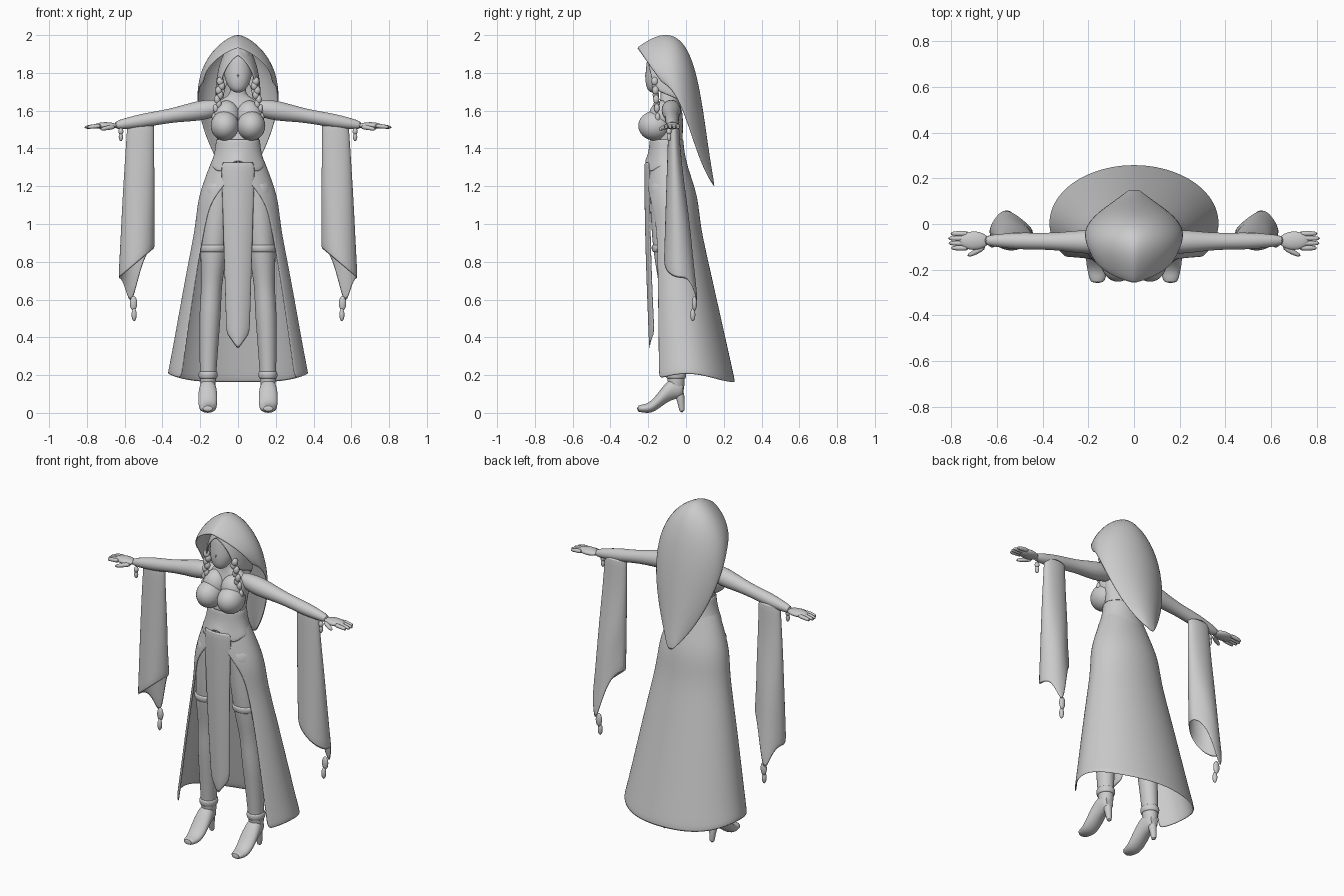
import bpy
from math import sin, cos, pi, radians, exp, copysign
from mathutils import Vector

if "Cube" in bpy.data.objects:
    bpy.data.objects.remove(bpy.data.objects["Cube"])

SHADE = (.6, .6, .6, 1)
grey = bpy.data.materials.new("plain_grey")
grey.use_nodes = True
grey.diffuse_color = SHADE
grey.node_tree.nodes["Principled BSDF"].inputs["Base Color"].default_value = SHADE


def steps(count):
    """Evenly spaced fractions from zero to one."""
    return [i / count for i in range(count + 1)]


def smoothstep(f):
    f = min(1, max(0, f))
    return f * f * (3 - 2 * f)


def bezier(points, f):
    """Point at fraction f of a Bezier curve with any number of handles."""
    points = [Vector(p) for p in points]
    while len(points) > 1:
        points = [a.lerp(b, f) for a, b in zip(points, points[1:])]
    return points[0]


def surface(name, rows, closed=True, caps=True, mirror=False, thickness=0):
    """Skin a list of equally long point rows."""
    n = len(rows[0])
    verts = [p for row in rows for p in row]
    faces = []
    for start in range(0, len(verts) - n, n):
        for j in range(n if closed else n - 1):
            k = (j + 1) % n
            faces.append((start + j, start + k, start + n + k, start + n + j))
    if closed and caps:
        faces.append(tuple(reversed(range(n))))
        faces.append(tuple(range(len(verts) - n, len(verts))))
    mesh = bpy.data.meshes.new(name)
    mesh.from_pydata(verts, [], faces)
    mesh.materials.append(grey)
    part = bpy.data.objects.new(name, mesh)
    bpy.context.collection.objects.link(part)
    bpy.ops.object.select_all(action="DESELECT")
    part.select_set(True)
    bpy.context.view_layer.objects.active = part
    bpy.ops.object.mode_set(mode="EDIT")
    bpy.ops.mesh.select_all(action="SELECT")
    bpy.ops.mesh.normals_make_consistent(inside=False)
    bpy.ops.object.mode_set(mode="OBJECT")
    bpy.ops.object.shade_smooth_by_angle(angle=radians(50))
    if mirror:
        part.modifiers.new("mirror", "MIRROR").use_mirror_merge = False
    if thickness:
        solid = part.modifiers.new("thickness", "SOLIDIFY")
        solid.thickness, solid.offset = thickness, 0
    part.modifiers.new("subdivision", "SUBSURF").levels = 1


def ring(center, side, up, n=16):
    """Ellipse of points around a center, spanned by two half axes."""
    turns = [2 * pi * i / n for i in range(n)]
    return [Vector(center) + Vector(side) * cos(a) + Vector(up) * sin(a) for a in turns]


def level(x, y, z, width, depth):
    return ring((x, y, z), (width, 0, 0), (0, depth, 0))


def limb(name, points, radii):
    """Mirrored round tube through points with matching radii."""
    points = [Vector(p) for p in points]
    turn = (points[-1] - points[0]).to_track_quat("Z", "Y")
    side, up = turn @ Vector((1, 0, 0)), turn @ Vector((0, 1, 0))
    surface(name, [ring(p, side * r, up * r) for p, r in zip(points, radii)], mirror=True)


def ball(name, center, size, mirror=True):
    x, y, z = center
    width, depth, height = size
    angles = [pi * (f - .5) * .95 for f in steps(8)]
    rows = [level(x, y, z + height * sin(a), width * cos(a), depth * cos(a)) for a in angles]
    surface(name, rows, mirror=mirror)


def arches(name, apex, edge, thickness):
    """Sheet of arches whose apex and side edge follow two curves."""
    rows = []
    for f in steps(14):
        top, end = bezier(apex, f), bezier(edge, f)
        point = 1 + .6 * (1 - f) ** 3
        row = []
        for g in steps(20):
            a = pi * (g - .5)
            p = top.lerp(end, 1 - cos(a))
            p.x = copysign(end.x * abs(sin(a)) ** point, a)
            row.append(p)
        rows.append(row)
    surface(name, rows, closed=False, thickness=thickness)


# Torso, neck and bust
outline = [(1.1, .14, .08), (1.2, .16, .085), (1.3, .13, .085), (1.4, .105, .08), (1.5, .12, .08),
           (1.6, .14, .07), (1.65, .11, .05), (1.68, .05, .044), (1.7, .042, .042), (1.76, .04, .04)]
surface("torso", [level(0, -.1 + .015 * sin(pi * smoothstep((z - 1.4) * 2.5)), z, w, d)
                  for z, w, d in outline])
ball("bust", (.07, -.165, 1.52), (.078, .092, .08))
ball("upper_chest", (.06, -.125, 1.57), (.075, .075, .085))

# Head: the lower half narrows to the chin
skull = []
for f in steps(10):
    a = pi * (f - .5) * .95
    jaw = .12 * max(0, -sin(a))
    skull.append(level(0, -.125 - .4 * jaw, 1.825 + .13 * sin(a),
                       (.08 - .06 * jaw) * cos(a) ** .8, (.088 - .2 * jaw) * cos(a) ** .8))
surface("head", skull)
ball("nose", (0, -.205, 1.785), (.007, .012, .02), mirror=False)


# Legs with cuffs that follow their shape
def leg_ring(z, extra=0):
    knee = .01 * exp(-((z - .68) / .1) ** 2)
    r = .035 + .045 * z - knee + extra
    return level(.16 - .045 * z * z, -.05 - .05 * smoothstep(z - .05), z, r, r * 1.08)


surface("leg", [leg_ring(.1 + 1.15 * f) for f in steps(14)], mirror=True)
for name, z in (("boot_cuff", .87), ("ankle_strap", .2)):
    surface(name, [leg_ring(z + .02 * cos(pi * f), .008 * sin(pi * f)) for f in steps(6)], mirror=True)

# High-heeled feet
foot = []
for f in steps(8):
    rise = smoothstep((f - .2) / .6)
    width = .03 + .022 * sin(pi * f)
    height = .018 + .046 * smoothstep(f * 1.2) - .02 * f ** 6
    foot.append(ring((.16, -.26 + .25 * f, .023 + .107 * rise), (width, 0, 0), (0, 0, height)))
surface("foot", foot, mirror=True)
limb("heel", [(.16, -.02, 0), (.16, -.025, .05), (.16, -.04, .13)], [.016, .016, .034])

# Arms, hands and fingers
shoulder, wrist = Vector((.06, -.08, 1.625)), Vector((.66, -.072, 1.52))
limb("arm", [shoulder.lerp(wrist, f) for f in steps(8)],
     [.03, .05, .054, .045, .038, .037, .038, .03, .022])
ball("hand", (.7, -.073, 1.52), (.068, .042, .019))
for k in range(4):
    y = -.105 + .021 * k
    tip = .82 - .012 * abs(k - 1.6)
    limb("finger_" + "abcd"[k], [(.72, y, 1.52), (.77, y, 1.517), (tip, y, 1.51)], [.012, .012, .008])
limb("thumb", [(.65, -.095, 1.515), (.69, -.122, 1.51), (.73, -.14, 1.5)], [.013, .013, .008])
ball("charm_bead", (.62, -.09, 1.49), (.014, .014, .018))
ball("charm_drop", (.62, -.09, 1.46), (.012, .012, .022))

# Hanging sleeves: flat tubes whose slanting hem drops to a point behind
sleeve = []
for f in steps(8):
    width, front, back = .068 + .027 * f, -.09 - .025 * f, -.04 + .1 * f ** 1.5
    hem = smoothstep((f - .4) / .6)
    row = []
    for i in range(24):
        c, s = cos(2 * pi * i / 24), sin(2 * pi * i / 24)
        rear = hem * max(0, s)
        x = .515 + .022 * f + width * c * (1 - .45 * rear) + .025 * rear
        y = (front + back) / 2 + (back - front) / 2 * s
        row.append((x, y, 1.54 - .75 * f - hem * .08 * c - .2 * rear ** 3))
    sleeve.append(row)
surface("sleeve", sleeve, caps=False, mirror=True, thickness=.006)
ball("tassel_knot", (.553, .045, .58), (.02, .014, .04))
ball("tassel_drop", (.55, .036, .52), (.014, .014, .034))

# Long skirt with rounded hips, closed at the waist and open in front
skirt = []
for f in steps(18):
    hip = .018 * exp(-((f - .2) / .1) ** 2)
    width, depth = .105 + .265 * f ** .75 + hip, .085 + .168 * f + hip
    reach = radians(126 + 54 / (1 + (f / .17) ** 4))
    row = []
    for g in steps(32):
        a = reach * (2 * g - 1)
        lift = .045 * f ** 8 * sin(a) ** 4
        row.append((width * sin(a), -.105 + .11 * f + depth * cos(a), 1.4 - 1.24 * f + lift))
    skirt.append(row)
surface("skirt", skirt, closed=False, thickness=.008)

# Front panel with a pointed end
panel = []
for f in steps(10):
    row = []
    for g in steps(8):
        s = 2 * g - 1
        drop = .09 * f ** 8 * (1 - abs(s))
        row.append((s * (.09 - .028 * f), -.217 + .025 * (f * f + s * s), 1.33 - .91 * f - drop))
    panel.append(row)
surface("front_panel", panel, closed=False, thickness=.008)

# Corset with a zigzag lower edge in front
corset = []
for f in steps(4):
    row = []
    for i in range(32):
        a = 2 * pi * i / 32
        zigzag = .035 * f * f * cos(4 * a) * max(0, cos(a))
        row.append(((.113 + .034 * f * f) * sin(a), -.103 - (.086 + .026 * f * f) * cos(a),
                    1.45 - .15 * f + zigzag))
    corset.append(row)
surface("corset", corset, caps=False, thickness=.008)

# Hood running down into a pointed back cape, with hair inside
arches("hood_cape", [(0, -.26, 1.93), (0, .08, 2.2), (0, .06, 1.65), (0, .15, 1.19)],
       [(.18, -.13, 1.75), (.27, 0, 1.7), (.16, .03, 1.35), (.015, .15, 1.2)], .008)
arches("hair", [(0, -.21, 1.89), (0, -.12, 2.03), (0, .03, 1.98), (0, .01, 1.8)],
       [(.09, -.17, 1.72), (.13, -.13, 1.68), (.12, 0, 1.66), (.08, 0, 1.62)], .01)

# Braids of shrinking, overlapping strands
for k, f in enumerate(steps(8)):
    sway = .006 * (-1) ** k
    r = .02 - .006 * f
    ball("braid_" + "abcdefghi"[k], (.088 + .032 * f + sway, -.165 + .015 * f, 1.755 - .19 * f), (r, r, .024))
